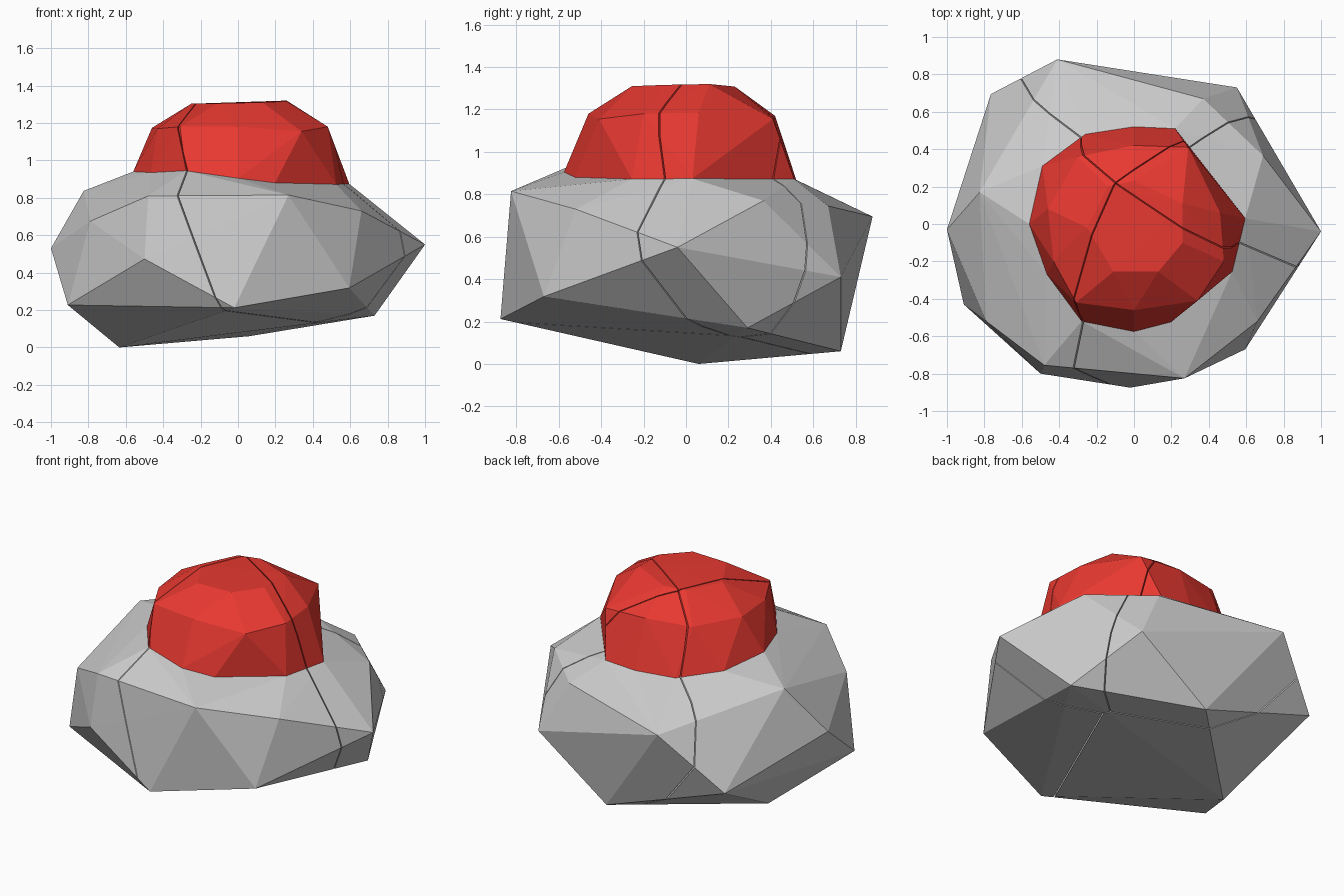
import bpy, bmesh, math
from mathutils import Vector

if "Cube" in bpy.data.objects:
    bpy.data.objects.remove(bpy.data.objects["Cube"])

GAP = 0.006

# boulder corners
ROCK = [(1, -.04, .55), (-1, -.03, .53), (-.825, .17, .837), (-.91, -.43, .227),
        (-.635, .06, 0), (.06, .73, .06), (.73, .29, .17), (.595, -.67, .318),
        (-.02, -.875, .212), (-.5, -.8, .473), (-.48, -.755, .81), (.27, -.825, .815),
        (.66, -.52, .73), (-.79, -.52, .675), (.37, .67, .745), (.55, .73, .41),
        (-.41, .88, .695), (.69, .365, .77), (-.765, .695, .34)]
# seam where the cap meets the boulder
SEAM = [(-.56, 0, .94), (-.465, -.27, .935), (-.28, -.52, .945), (0, -.575, .905),
        (.19, -.53, .865), (.525, -.255, .872), (.595, .03, .874), (.22, .51, .872),
        (0, .52, .868), (-.26, .48, .874), (-.49, .31, .917)]
# cap shoulder and crown
SHOULDER = [(-.46, .08, 1.174), (-.43, -.2, 1.17), (-.31, -.42, 1.18), (0, -.46, 1.18),
            (.34, -.41, 1.155), (.48, -.2, 1.18), (.46, .06, 1.185), (.29, .41, 1.155),
            (0, .42, 1.17), (-.3, .36, 1.17)]
CROWN = [(-.25, -.02, 1.303), (-.11, -.255, 1.305), (.13, -.255, 1.31), (.26, -.1, 1.316),
         (.26, .11, 1.32), (0, .23, 1.308), (-.14, .2, 1.304)]

# fracture cells radiate from one point on the crown: (heading, rise)
CENTRE = Vector((-.1, .22, 1.3))
SEEDS = []
for heading, rise in [(-74, 0), (4, .3), (78, 0), (215, -.5)]:
    a = math.radians(heading)
    SEEDS.append(Vector((math.cos(a), math.sin(a), rise)).normalized())


def hull(bm):
    res = bmesh.ops.convex_hull(bm, input=bm.verts[:])
    junk = {g for g in res["geom_interior"] + res["geom_unused"]
            if isinstance(g, bmesh.types.BMVert) and g.is_valid}
    bmesh.ops.delete(bm, geom=list(junk), context='VERTS')


def fracture(name, points, mat=None):
    for i, seed in enumerate(SEEDS):
        bm = bmesh.new()
        for p in points:
            bm.verts.new(p)
        hull(bm)
        for j, other in enumerate(SEEDS):
            if i == j or not bm.verts:
                continue
            n = (other - seed).normalized()
            bmesh.ops.bisect_plane(bm, geom=bm.verts[:] + bm.edges[:] + bm.faces[:],
                                   plane_co=CENTRE - n * GAP / 2, plane_no=n,
                                   clear_outer=True)
            # close the broken side
            edges = [e for e in bm.edges if e.is_boundary]
            if edges:
                bmesh.ops.holes_fill(bm, edges=edges, sides=0)
        if bm.faces:
            bmesh.ops.recalc_face_normals(bm, faces=bm.faces[:])
            me = bpy.data.meshes.new(name)
            bm.to_mesh(me)
            ob = bpy.data.objects.new(f"{name}_{i + 1}", me)
            bpy.context.collection.objects.link(ob)
            if mat:
                me.materials.append(mat)
        bm.free()


red = bpy.data.materials.new("red")
red.diffuse_color = (0.8, 0.04, 0.03, 1)
red.use_nodes = True
red.node_tree.nodes["Principled BSDF"].inputs["Base Color"].default_value = red.diffuse_color

fracture("boulder_piece", ROCK + SEAM)
fracture("cap_piece", SEAM + SHOULDER + CROWN, red)
